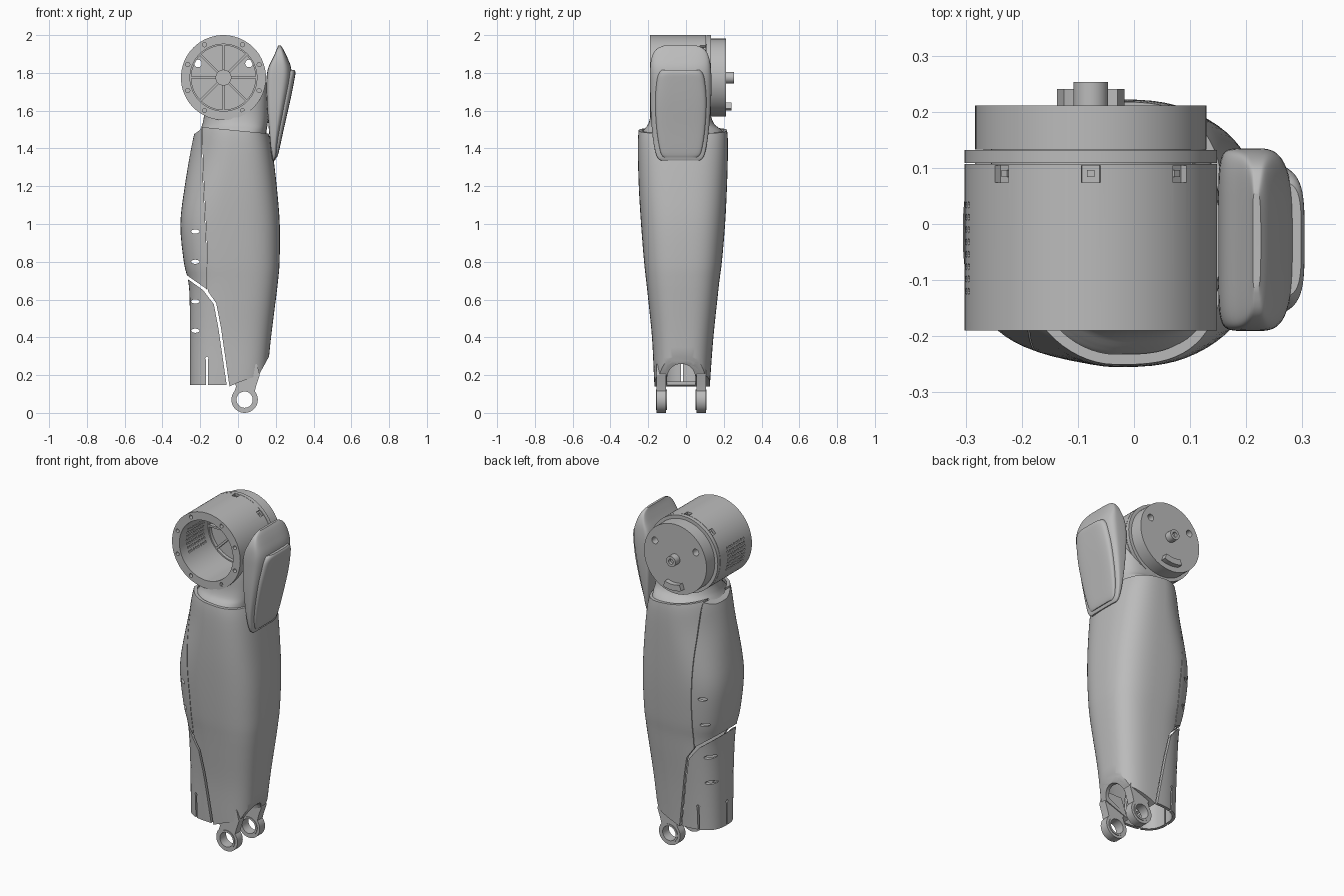
import bpy, bmesh, math
from math import cos, sin, pi, tau, radians

if "Cube" in bpy.data.objects:
    bpy.data.objects.remove(bpy.data.objects["Cube"])

grey = bpy.data.materials.new("plain_grey")
grey.use_nodes = True
grey.diffuse_color = (0.5, 0.5, 0.5, 1)
grey.node_tree.nodes["Principled BSDF"].inputs["Base Color"].default_value = (0.5, 0.5, 0.5, 1)
parts = []
HUB_X, HUB_Z = -0.077, 1.775


def make(name, bm):
    mesh = bpy.data.meshes.new(name)
    bm.to_mesh(mesh)
    bm.free()
    obj = bpy.data.objects.new(name, mesh)
    bpy.context.scene.collection.objects.link(obj)
    parts.append(obj)
    return obj


def bake(obj):
    dg = bpy.context.evaluated_depsgraph_get()
    dg.update()
    mesh = bpy.data.meshes.new_from_object(obj.evaluated_get(dg))
    obj.modifiers.clear()
    obj.data = mesh


def combine(obj, cutter, op="DIFFERENCE"):
    mod = obj.modifiers.new("combine", "BOOLEAN")
    mod.object, mod.operation, mod.solver = cutter, op, "EXACT"
    bake(obj)
    parts.remove(cutter)
    bpy.data.objects.remove(cutter)
    return obj


def prism(name, outlines, a, b, axis="y"):
    """Extrude one or more outlines from a to b along an axis."""
    bm = bmesh.new()
    for pts in outlines:
        ends = [[bm.verts.new((u, d, v) if axis == "y" else (d, u, v)) for u, v in pts] for d in (a, b)]
        bm.faces.new(ends[0])
        bm.faces.new(ends[1][::-1])
        for i in range(len(pts)):
            j = (i + 1) % len(pts)
            bm.faces.new((ends[0][i], ends[1][i], ends[1][j], ends[0][j]))
    bmesh.ops.recalc_face_normals(bm, faces=bm.faces)
    return make(name, bm)


def circle(u, v, r, n=48, squash=1):
    return [(u + r * cos(tau * i / n), v + squash * r * sin(tau * i / n)) for i in range(n)]


def hub(r, angle):
    return HUB_X + r * cos(angle), HUB_Z + r * sin(angle)


def hub_disc(name, r, a, b, n=96):
    return prism(name, [circle(HUB_X, HUB_Z, r, n)], a, b)


def tube(name, u, v, r_out, r_in, a, b, n=96):
    ring = prism(name, [circle(u, v, r_out, n)], a, b)
    return combine(ring, prism("bore", [circle(u, v, r_in, n)], a - 0.1, b + 0.1))


def smooth_rows(rows, steps):
    """Catmull-Rom interpolation between section rows."""
    out = []
    for i in range(len(rows) - 1):
        p = [rows[max(0, min(len(rows) - 1, i + k))] for k in (-1, 0, 1, 2)]
        for s in range(steps):
            t = s / steps
            out.append([0.5 * (2 * b + (c - a) * t + (2 * a - 5 * b + 4 * c - d) * t * t
                               + (3 * b - a - 3 * c + d) * t ** 3) for a, b, c, d in zip(*p)])
    return out + [rows[-1]]


def leg_left(z):
    """The rear corners get softer toward the top."""
    t = max(0, min(1, (z - 1) / 0.4))
    return 2.7 - 0.75 * t * t * (3 - 2 * t)


def loft(name, rows, left=leg_left, right=3, steps=4, inset=0, wall=0, n=72):
    """Skin rounded sections given as z, x0, x1, y0, y1, from the bottom up."""
    bm = bmesh.new()
    rings = []
    for z, x0, x1, y0, y1 in smooth_rows(rows, steps):
        ring = []
        for k in range(n):
            c, s = cos(tau * k / n), sin(tau * k / n)
            e = 2 / (right if c > 0 else left(z))
            x = math.copysign(abs(c) ** e, c) * ((x1 - x0) / 2 - inset)
            y = math.copysign(abs(s) ** e, s) * ((y1 - y0) / 2 - inset)
            ring.append(bm.verts.new(((x0 + x1) / 2 + x, (y0 + y1) / 2 + y, z)))
        rings.append(ring)
    for lo, hi in zip(rings, rings[1:]):
        for k in range(n):
            j = (k + 1) % n
            bm.faces.new((lo[k], lo[j], hi[j], hi[k]))
    if not wall:
        bm.faces.new(rings[0][::-1])
        bm.faces.new(rings[-1])
    obj = make(name, bm)
    if wall:
        mod = obj.modifiers.new("wall", "SOLIDIFY")
        mod.thickness, mod.offset = wall, -1
        bake(obj)
    return obj


# Lower leg shell, split into three panels
leg = [(0.1, -.255, .15, -.165, .125), (0.2, -.255, .155, -.17, .13), (0.4, -.255, .175, -.18, .145),
       (0.6, -.256, .2, -.2, .166), (0.7, -.264, .212, -.211, .177), (0.8, -.287, .22, -.222, .19),
       (1.0, -.305, .221, -.238, .207), (1.2, -.282, .205, -.25, .217), (1.4, -.248, .18, -.255, .222),
       (1.5, -.225, .155, -.25, .217), (1.56, -.2, .13, -.235, .2)]
sole = [(.165, .3), (.11, .2), (0, .16), (-.045, .14)]
regions = {
    "main_shell": [(-.19, 1.513), (.15, 1.48), (.4, 1.45), (.4, .6)] + sole
    + [(-.09, .45), (-.115, .58), (-.16, .645), (-.165, .9), (-.185, 1.3)],
    "rear_cover": [(-.4, 1.46), (-.225, 1.48), (-.193, 1.505), (-.188, 1.3), (-.168, .9), (-.163, .652),
                   (-.175, .662), (-.29, .742), (-.4, .81)],
    "ankle_guard": [(-.4, .8), (-.3, .733), (-.185, .65), (-.128, .575), (-.104, .45), (-.06, .148), (-.4, .148)],
}
panels = {}
for name, region in regions.items():
    panels[name] = combine(loft(name, leg, wall=0.018), prism("region", [region], -1, 1), "INTERSECT")

# Slanted underside and the arch between the ankle lugs
strip = sole + [(-.045, .16), (0, .18), (.1, .22), (.145, .3)]
floor = combine(loft("shell_underside", leg, inset=0.008), prism("strip", [strip], -1, 1), "INTERSECT")
for obj in (panels["main_shell"], floor):
    arch = [(-.1, -.1)] + [(-.025 - .075 * cos(pi * i / 16), .185 + .075 * sin(pi * i / 16)) for i in range(17)]
    combine(obj, prism("arch", [arch + [(.05, -.1)]], -.03, .5, "x"))

# Screw holes and flex slots in the rear panels
for name, heights in (("rear_cover", (.96, .8)), ("ankle_guard", (.59, .435))):
    holes = [circle(-.226, z, .022, 20, 0.5) for z in heights]
    combine(panels[name], prism("screw_holes", holes, -1, 1))


def slot(u):
    return [(u - .005, 0), (u + .005, 0), (u + .005, .28), (u + .01, .29), (u, .3), (u - .01, .29), (u - .005, .28)]


combine(panels["ankle_guard"], prism("side_slot", [slot(-.165)], -1, 1))
combine(panels["ankle_guard"], prism("rear_slot", [slot(-.022)], -1, -.2, "x"))

# Ankle lugs with bushings
lug = [(.035 + .07 * cos(a), .07 + .07 * sin(a)) for a in (radians(140 + 10 * i) for i in range(27))]
lug += [(.098, .15), (.115, .2), (.1, .26), (0, .26), (-.03, .18), (-.01, .14)]
for side, y in (("front", -.155), ("back", .055)):
    body = prism(side + "_ankle_lug", [lug], y, y + .05)
    combine(body, prism("bore", [circle(.035, .07, .05)], -1, 1))
    tube(side + "_ankle_bushing", .035, .07, .054, .043, y - .004, y + .054, 48)

# Neck between the shell and the knee drum
neck_rows = [(1.42, -.225, .155, -.237, .204), (1.475, -.214, .15, -.235, .202), (1.5, -.2, .152, -.222, .185),
             (1.53, -.188, .157, -.2, .15), (1.58, -.18, .16, -.188, .131), (1.66, -.185, .16, -.186, .128),
             (1.75, -.2, .155, -.18, .12)]
neck = loft("neck", neck_rows)
combine(neck, hub_disc("drum_space", .205, -1, 1))

# Knee drum: open at the front, with bolt holes, screw pockets and vents
drum = tube("knee_drum", HUB_X, HUB_Z, .225, .177, -.19, .107)
tube("drum_rear_ring", HUB_X, HUB_Z, .225, .177, .109, .132)
bolts = [hub(.201, radians(a + s)) for a in (0, 180) for s in (-60, -20, 20, 60)]
combine(drum, prism("bolt_holes", [circle(u, v, .011, 16) for u, v in bolts], -.3, -.165))
pockets = []
for a in (pi / 4, pi / 2, 3 * pi / 4):
    pockets.append([hub(r, a + s) for r, s in ((.212, -.075), (.25, -.075), (.25, .075), (.212, .075))])
    prism("pocket_screw", [[hub(r, a + s) for r, s in ((.2, -.03), (.218, -.03), (.218, .03), (.2, .03))]], .084, .096)
combine(drum, prism("screw_pockets", pockets, .074, .104))
vents = [circle(-.12 + .022 * i, 1.7 + .022 * j, .006, 8) for i in range(8) for j in range(7)]
combine(drum, prism("vents", vents, -.4, -.2, "x"))

# Motor cap with a spoked inner face and two through holes
cap = hub_disc("motor_cap", .206, .133, .211)
inner = hub_disc("motor_inner_plate", .1775, .1, .134)
for obj in (cap, inner):
    holes = [circle(HUB_X + s * .135, HUB_Z + .075, .02, 24) for s in (-1, 1)]
    combine(obj, prism("through_holes", holes, -1, 1))
tube("wheel_rim", HUB_X, HUB_Z, .177, .17, .08, .102)
hub_disc("wheel_hub", .042, .07, .102, 32)
for i in range(8):
    a = i * pi / 4
    du, dv = -.006 * sin(a), .006 * cos(a)
    (u0, v0), (u1, v1) = hub(.03, a), hub(.172, a)
    prism("wheel_spoke", [[(u0 - du, v0 - dv), (u1 - du, v1 - dv), (u1 + du, v1 + dv), (u0 + du, v0 + dv)]], .08, .102)
tube("axle_stub", HUB_X, HUB_Z, .031, .015, .2, .253, 32)
hub_disc("axle_core", .016, .2, .235, 24)
arc = [radians(250 + 4 * i) for i in range(11)]
prism("stop_block", [[hub(.14, a) for a in arc] + [hub(.175, a) for a in arc[::-1]]], .205, .241)

# Knee pad: a curved base with a raised outer plate
pad = [(1.335, .184, .195, -.13, .07), (1.36, .178, .203, -.155, .095), (1.45, .168, .216, -.175, .115),
       (1.6, .155, .25, -.187, .13), (1.74, .15, .278, -.19, .135), (1.82, .158, .282, -.19, .132),
       (1.88, .185, .262, -.182, .122), (1.925, .205, .24, -.158, .098), (1.945, .212, .226, -.115, .055)]
plate = [(1.352, .182, .206, -.115, .055), (1.38, .18, .216, -.135, .08), (1.5, .19, .242, -.155, .1),
         (1.65, .2, .276, -.163, .108), (1.76, .2, .298, -.155, .1), (1.8, .2, .304, -.143, .088),
         (1.816, .2, .298, -.13, .075)]
loft("knee_pad", pad, left=lambda z: 7, right=3.2)
loft("knee_pad_plate", plate, left=lambda z: 7, right=4)

# Colour and shading
for obj in parts:
    obj.data.materials.clear()
    obj.data.materials.append(grey)
    obj.data.polygons.foreach_set("material_index", [0] * len(obj.data.polygons))
    obj.select_set(True)
bpy.context.view_layer.objects.active = parts[0]
bpy.ops.object.shade_smooth_by_angle(angle=radians(32))
